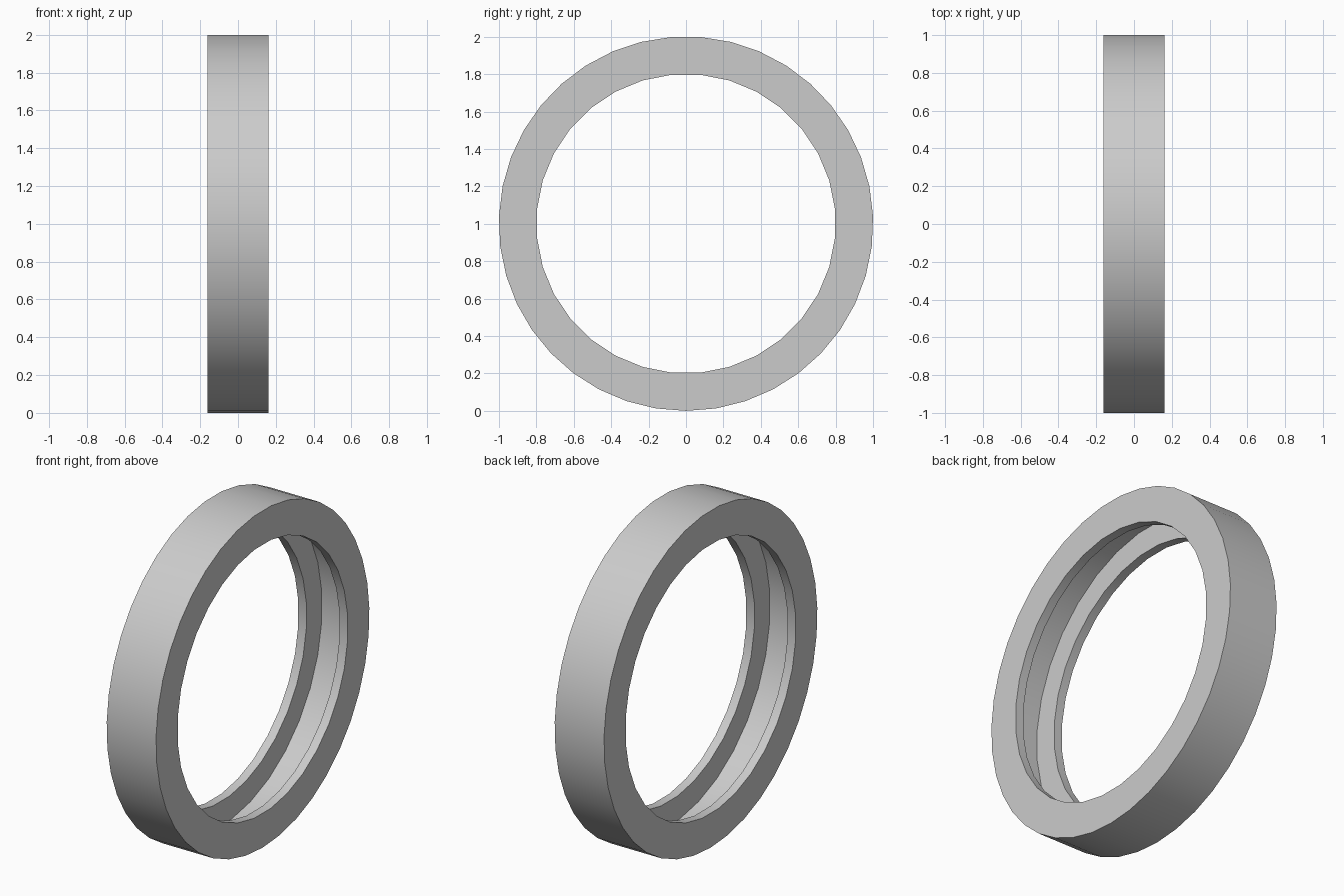
import bpy
import bmesh
from math import sin, cos, pi

cube = bpy.data.objects.get("Cube")
if cube:
    bpy.data.objects.remove(cube, do_unlink=True)

HALF_WIDTH = 0.162
LIP_X = 0.109          # inner side of each lip
OUTER_R = 1.0008
BORE_R = 0.8
GROOVE_R = 0.945
OUTER_SIDES = 39
INNER_SIDES = 32

bm = bmesh.new()


def circle(x, radius, sides, phase):
    """Closed loop of vertices around the x axis, measured from the bottom."""
    verts = []
    for i in range(sides):
        a = 2 * pi * (i + phase) / sides
        verts.append(bm.verts.new((x, radius * sin(a), OUTER_R - radius * cos(a))))
    return verts


def strip(a, b):
    """Quads between two loops with the same number of sides."""
    for i in range(len(a)):
        j = (i + 1) % len(a)
        bm.faces.new((a[i], a[j], b[j], b[i]))


def loop_edges(loop):
    return [bm.edges.get((loop[i - 1], loop[i])) for i in range(len(loop))]


# Outer wall
outer = [circle(s * HALF_WIDTH, OUTER_R, OUTER_SIDES, 0) for s in (-1, 1)]
strip(*outer)

# Bore with two lips and a square groove between them
profile = [(-HALF_WIDTH, BORE_R), (-LIP_X, BORE_R), (-LIP_X, GROOVE_R),
           (LIP_X, GROOVE_R), (LIP_X, BORE_R), (HALF_WIDTH, BORE_R)]
inner = [circle(x, r, INNER_SIDES, 0.5) for x, r in profile]
for a, b in zip(inner, inner[1:]):
    strip(a, b)

# Flat side faces
for rim, bore in ((outer[0], inner[0]), (outer[1], inner[-1])):
    bmesh.ops.triangle_fill(bm, use_beauty=True,
                            edges=loop_edges(rim) + loop_edges(bore))

bmesh.ops.recalc_face_normals(bm, faces=bm.faces)
mesh = bpy.data.meshes.new("grooved_ring")
bm.to_mesh(mesh)
bm.free()

# Material
grey = bpy.data.materials.new("light_grey")
grey.use_nodes = True
colour = (0.6, 0.6, 0.6, 1)
grey.diffuse_color = colour
grey.node_tree.nodes["Principled BSDF"].inputs["Base Color"].default_value = colour
mesh.materials.append(grey)

ring = bpy.data.objects.new("grooved_ring", mesh)
bpy.context.collection.objects.link(ring)
bpy.ops.object.select_all(action="DESELECT")
ring.select_set(True)
bpy.context.view_layer.objects.active = ring
bpy.ops.object.shade_smooth_by_angle(angle=pi / 6)
